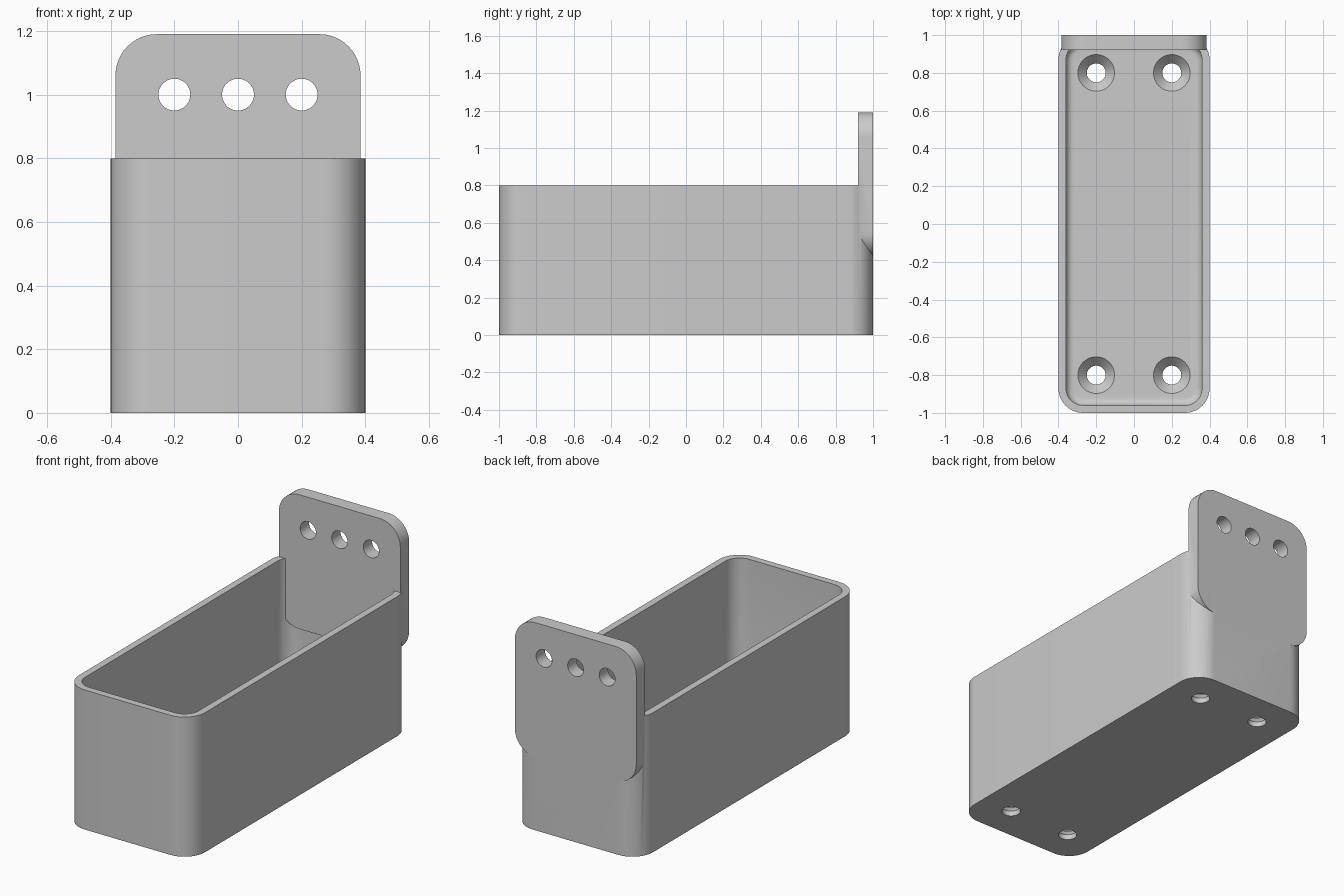
import bpy
import bmesh
from math import sin, cos, pi, radians
from mathutils import Matrix

if "Cube" in bpy.data.objects:
    bpy.data.objects.remove(bpy.data.objects["Cube"], do_unlink=True)

grey = bpy.data.materials.new("plain grey")
grey.use_nodes = True
grey.diffuse_color = (0.6, 0.6, 0.6, 1)
grey.node_tree.nodes["Principled BSDF"].inputs["Base Color"].default_value = (0.6, 0.6, 0.6, 1)


def rounded(hx, hy, r, steps=12):
    """Outline of a rounded rectangle; a circle when r reaches both half sizes."""
    full = r >= hx and r >= hy
    pts = []
    for i, (sx, sy) in enumerate([(1, 1), (-1, 1), (-1, -1), (1, -1)]):
        for k in range(steps if full else steps + 1):
            a = (i + k / steps) * pi / 2
            pts.append((sx * (hx - r) + r * cos(a), sy * (hy - r) + r * sin(a)))
    return pts


def loft(name, sections, matrix=Matrix()):
    """Solid through (z, half x, half y, radius) sections."""
    bm = bmesh.new()
    rings = [[bm.verts.new((x, y, z)) for x, y in rounded(hx, hy, r)]
             for z, hx, hy, r in sections]
    n = len(rings[0])
    for low, high in zip(rings, rings[1:]):
        for i in range(n):
            j = (i + 1) % n
            bm.faces.new((low[i], low[j], high[j], high[i]))
    bm.faces.new(rings[0][::-1])
    bm.faces.new(rings[-1])
    bm.transform(matrix)
    bmesh.ops.recalc_face_normals(bm, faces=bm.faces)
    mesh = bpy.data.meshes.new(name)
    bm.to_mesh(mesh)
    bm.free()
    mesh.materials.append(grey)
    ob = bpy.data.objects.new(name, mesh)
    bpy.context.collection.objects.link(ob)
    return ob


def combine(target, tool, operation):
    mod = target.modifiers.new(operation, "BOOLEAN")
    mod.operation, mod.object, mod.solver = operation, tool, "EXACT"
    bpy.ops.object.select_all(action="DESELECT")
    bpy.context.view_layer.objects.active = target
    target.select_set(True)
    bpy.ops.object.modifier_apply(modifier=mod.name)
    bpy.data.objects.remove(tool, do_unlink=True)


# Outer tray body
box = loft("open_box", [(0, 0.4, 1, 0.13), (0.8, 0.4, 1, 0.13)])

# Cavity with a filleted floor edge
floor, fillet = 0.08, 0.04
sections = []
for k in range(7):
    a = k / 6 * pi / 2
    inset = fillet * (1 - sin(a))
    sections.append((floor + fillet * (1 - cos(a)), 0.36 - inset, 0.96 - inset, 0.09 - inset))
sections.append((1, 0.36, 0.96, 0.09))
combine(box, loft("cavity", sections), "DIFFERENCE")

# Upright mounting plate at the back
upright = Matrix.Translation((0, 1, 0.805)) @ Matrix.Rotation(radians(90), 4, "X")
plate = loft("mounting_plate", [(0, 0.385, 0.385, 0.13), (0.08, 0.385, 0.385, 0.13)], upright)
combine(box, plate, "UNION")

# Three mounting holes
for x in (-0.2, 0, 0.2):
    place = Matrix.Translation((x, 1, 1)) @ Matrix.Rotation(radians(90), 4, "X")
    hole = loft("plate_hole", [(z, 0.05, 0.05, 0.05) for z in (-0.1, 0.2)], place)
    combine(box, hole, "DIFFERENCE")

# Four countersunk floor holes
for x in (-0.2, 0.2):
    for y in (-0.8, 0.8):
        steps = [(-0.1, 0.05), (floor - 0.05, 0.05), (floor, 0.097), (floor + 0.02, 0.097)]
        hole = loft("floor_hole", [(z, r, r, r) for z, r in steps], Matrix.Translation((x, y, 0)))
        combine(box, hole, "DIFFERENCE")

box.select_set(True)
bpy.context.view_layer.objects.active = box
bpy.ops.object.shade_smooth_by_angle(angle=radians(30))
